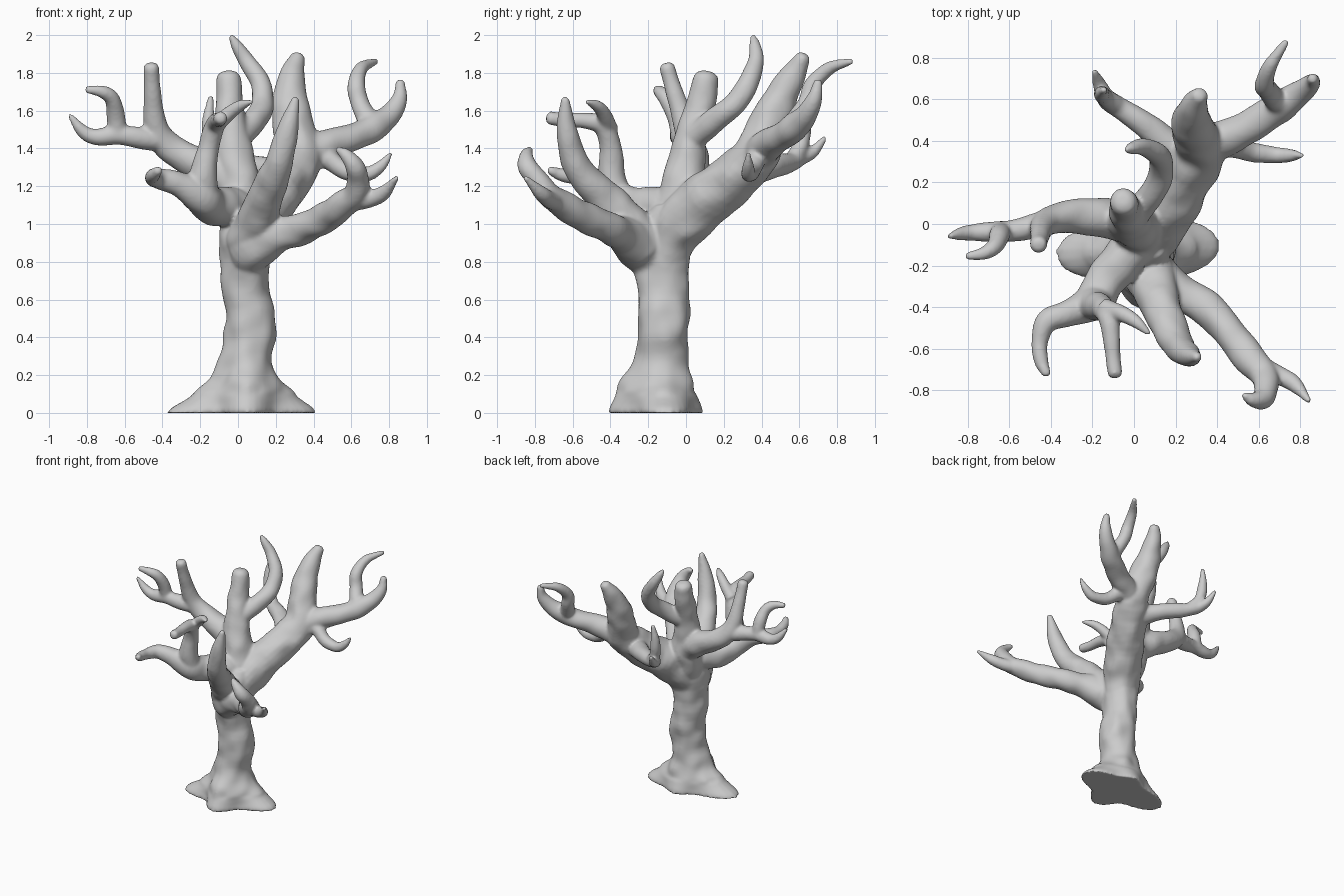
import bpy, bmesh, math
from mathutils import Vector, noise

SIDES = 24
bm = bmesh.new()


def loft(rings):
    """Skin a list of point rings and close both ends."""
    loops = [[bm.verts.new(p) for p in ring] for ring in rings]
    n = len(loops[0])
    for a, b in zip(loops, loops[1:]):
        for i in range(n):
            j = (i + 1) % n
            bm.faces.new((a[i], a[j], b[j], b[i]))
    bm.faces.new(loops[0][::-1])
    bm.faces.new(loops[-1])


def spline(points, steps=6):
    """Catmull-Rom resampling; works on vectors of any length."""
    p = [Vector(q) for q in points]
    p = [2 * p[0] - p[1]] + p + [2 * p[-1] - p[-2]]
    out = []
    for a, b, c, d in zip(p, p[1:], p[2:], p[3:]):
        for k in range(steps):
            t = k / steps
            out.append(0.5 * (2 * b + (c - a) * t + (2 * a - 5 * b + 4 * c - d) * t * t
                              + (3 * b - a - 3 * c + d) * t ** 3))
    return out + [p[-2]]


def bump(p):
    return 1 + 0.13 * noise.noise(p * 9)


def limb(*points):
    """Tapered tube through (x, y, z, radius) points with a rounded tip."""
    s = spline(points)
    path = [(Vector(q[:3]), q[3]) for q in s]
    end, r = path[-1]
    d = (end - path[-2][0]).normalized()
    path += [(end + d * r * 0.35, r * 0.85), (end + d * r * 0.6, r * 0.45)]
    rings, side, last = [], Vector((0.3, 0.9, 0.2)), None
    for i, (c, r) in enumerate(path):
        t = (path[min(i + 1, len(path) - 1)][0] - path[max(i - 1, 0)][0]).normalized()
        if last:
            side = last.rotation_difference(t) @ side
        last = t
        side = (side - t * side.dot(t)).normalized()
        up = t.cross(side)
        ring = []
        for k in range(SIDES):
            a = k * math.tau / SIDES
            o = (side * math.cos(a) + up * math.sin(a)) * r
            ring.append(c + o * bump(c + o))
        rings.append(ring)
    loft(rings)


# Trunk with flared roots: z, x min, x max, y min, y max
profile = [(0, -.38, .415, -.41, .09), (.03, -.35, .395, -.405, .085), (.09, -.25, .31, -.375, .06),
           (.18, -.155, .22, -.335, .03), (.28, -.095, .18, -.28, .01), (.42, -.075, .205, -.26, .01),
           (.55, -.07, .195, -.255, .02), (.70, -.085, .165, -.265, .02), (.85, -.095, .165, -.285, .03),
           (1.0, -.09, .17, -.25, .06), (1.1, -.07, .15, -.17, .06)]
rings = []
for z, x0, x1, y0, y1 in spline(profile, 4):
    cx, cy = 0.055, -0.12
    core = min(x1 - cx, cx - x0, cy - y0, y1 - cy, 0.18)
    # root directions: angle, reach, angular width
    roots = [(0.05, x1 - cx, .55), (math.pi * 1.02, cx - x0, .5),
             (-1.62, cy - y0, .55), (1.57, y1 - cy, .5)]
    flare = min(1, max(0, 1.15 - z / 0.3))
    ring = []
    for k in range(48):
        a = k * math.tau / 48
        c, s = math.cos(a), math.sin(a)
        rx = x1 - cx if c > 0 else cx - x0
        ry = y1 - cy if s > 0 else cy - y0
        oval = 1 / math.sqrt((c / rx) ** 2 + (s / ry) ** 2)
        star = core
        for ang, reach, width in roots:
            d = (a - ang + math.pi) % math.tau - math.pi
            star += (reach - core) * math.exp(-(d / width) ** 2)
        r = oval + (star - oval) * flare
        p = Vector((cx + r * c, cy + r * s, z))
        f = bump(p) if z > 0.1 else 1
        ring.append(Vector((cx + r * c * f, cy + r * s * f, z)))
    rings.append(ring)
loft(rings)

# Back right limb with its upright, outer fork, side twig and rear twig
limb((.05, -.12, .7, .09), (.06, -.08, .9, .13), (.13, .03, 1.06, .148), (.23, .2, 1.2, .135),
     (.32, .35, 1.34, .125), (.30, .43, 1.5, .112), (.275, .5, 1.66, .092), (.29, .57, 1.79, .068),
     (.315, .62, 1.88, .04))
limb((.3, .34, 1.34, .1), (.42, .41, 1.4, .09), (.55, .47, 1.44, .08), (.7, .56, 1.5, .075),
     (.795, .63, 1.57, .06), (.855, .68, 1.66, .042), (.86, .7, 1.75, .025))
limb((.70, .57, 1.52, .06), (.645, .64, 1.64, .052), (.625, .67, 1.74, .046), (.655, .76, 1.825, .035),
     (.73, .875, 1.862, .017))
limb((.36, .38, 1.38, .06), (.48, .37, 1.34, .052), (.57, .345, 1.28, .048), (.68, .33, 1.265, .04),
     (.76, .33, 1.31, .03), (.81, .33, 1.375, .012))
limb((.25, .3, 1.26, .08), (.1, .44, 1.3, .065), (-.04, .54, 1.32, .055), (-.13, .6, 1.35, .046),
     (-.165, .67, 1.38, .035), (-.19, .735, 1.455, .014))
limb((-.07, .56, 1.33, .045), (-.14, .61, 1.42, .042), (-.155, .63, 1.55, .035), (-.145, .645, 1.67, .016))

# Central upright and its curved offshoot
limb((.04, -.08, .9, .09), (.025, -.05, 1.05, .125), (.01, -.01, 1.2, .12), (-.015, .005, 1.35, .1),
     (-.035, .035, 1.5, .083), (-.045, .08, 1.65, .075), (-.05, .11, 1.77, .066))
limb((-.01, .03, 1.45, .07), (.08, .14, 1.54, .064), (.13, .25, 1.63, .06), (.12, .33, 1.74, .055),
     (.05, .37, 1.86, .045), (-.01, .365, 1.95, .03), (-.035, .355, 1.995, .014))

# Left limb with its upright and two end prongs
limb((.02, -.01, 1.2, .11), (-.15, .03, 1.29, .095), (-.3, .035, 1.36, .08), (-.41, .01, 1.46, .068),
     (-.445, -.03, 1.6, .055), (-.455, -.07, 1.72, .045), (-.46, -.1, 1.83, .04))
limb((-.38, .015, 1.44, .062), (-.52, -.02, 1.455, .055), (-.64, -.035, 1.47, .052), (-.75, -.04, 1.46, .044),
     (-.82, -.045, 1.49, .034), (-.89, -.06, 1.575, .014))
limb((-.64, -.03, 1.46, .052), (-.645, -.05, 1.56, .047), (-.665, -.1, 1.66, .042), (-.72, -.14, 1.70, .034),
     (-.8, -.155, 1.712, .02))

# Front left limb, hooked prong, upright and its two tips
limb((.04, -.08, .98, .09), (-.01, -.12, 1.08, .105), (-.07, -.19, 1.09, .105), (-.14, -.28, 1.1, .1),
     (-.2, -.38, 1.15, .09), (-.32, -.43, 1.21, .065), (-.42, -.47, 1.24, .055), (-.455, -.57, 1.245, .042),
     (-.445, -.66, 1.26, .034), (-.42, -.72, 1.285, .022))
limb((-.18, -.36, 1.13, .085), (-.185, -.39, 1.25, .075), (-.155, -.40, 1.4, .058), (-.125, -.44, 1.52, .05),
     (-.11, -.54, 1.545, .043), (-.1, -.64, 1.55, .038), (-.09, -.72, 1.56, .035))
limb((-.145, -.4, 1.5, .045), (-.06, -.43, 1.575, .038), (.01, -.47, 1.625, .03), (.07, -.525, 1.648, .014))

# Front upright limb
limb((.06, -.14, .78, .08), (.07, -.22, .9, .125), (.1, -.31, 1.01, .11), (.155, -.46, 1.17, .09),
     (.215, -.58, 1.31, .076), (.265, -.63, 1.5, .056), (.305, -.64, 1.66, .022))

# Front right limb and its two end prongs
limb((.05, -.13, .76, .08), (.08, -.24, .87, .125), (.2, -.32, .94, .1), (.33, -.39, .97, .085),
     (.44, -.5, 1.02, .08), (.54, -.63, 1.09, .078), (.62, -.72, 1.15, .065), (.635, -.79, 1.24, .058),
     (.615, -.84, 1.31, .05), (.57, -.845, 1.365, .035), (.53, -.825, 1.395, .018))
limb((.58, -.67, 1.11, .05), (.7, -.73, 1.13, .045), (.77, -.77, 1.165, .037), (.84, -.85, 1.245, .015))

# Fuse everything into one smooth skin
bmesh.ops.recalc_face_normals(bm, faces=bm.faces)
mesh = bpy.data.meshes.new("tree")
bm.to_mesh(mesh)
bm.free()
tree = bpy.data.objects.new("bare_tree", mesh)
bpy.context.collection.objects.link(tree)
remesh = tree.modifiers.new("fuse", 'REMESH')
remesh.mode = 'VOXEL'
remesh.voxel_size = 0.011
remesh.use_smooth_shade = True
soften = tree.modifiers.new("soften", 'SMOOTH')
soften.factor = 0.5
soften.iterations = 6
